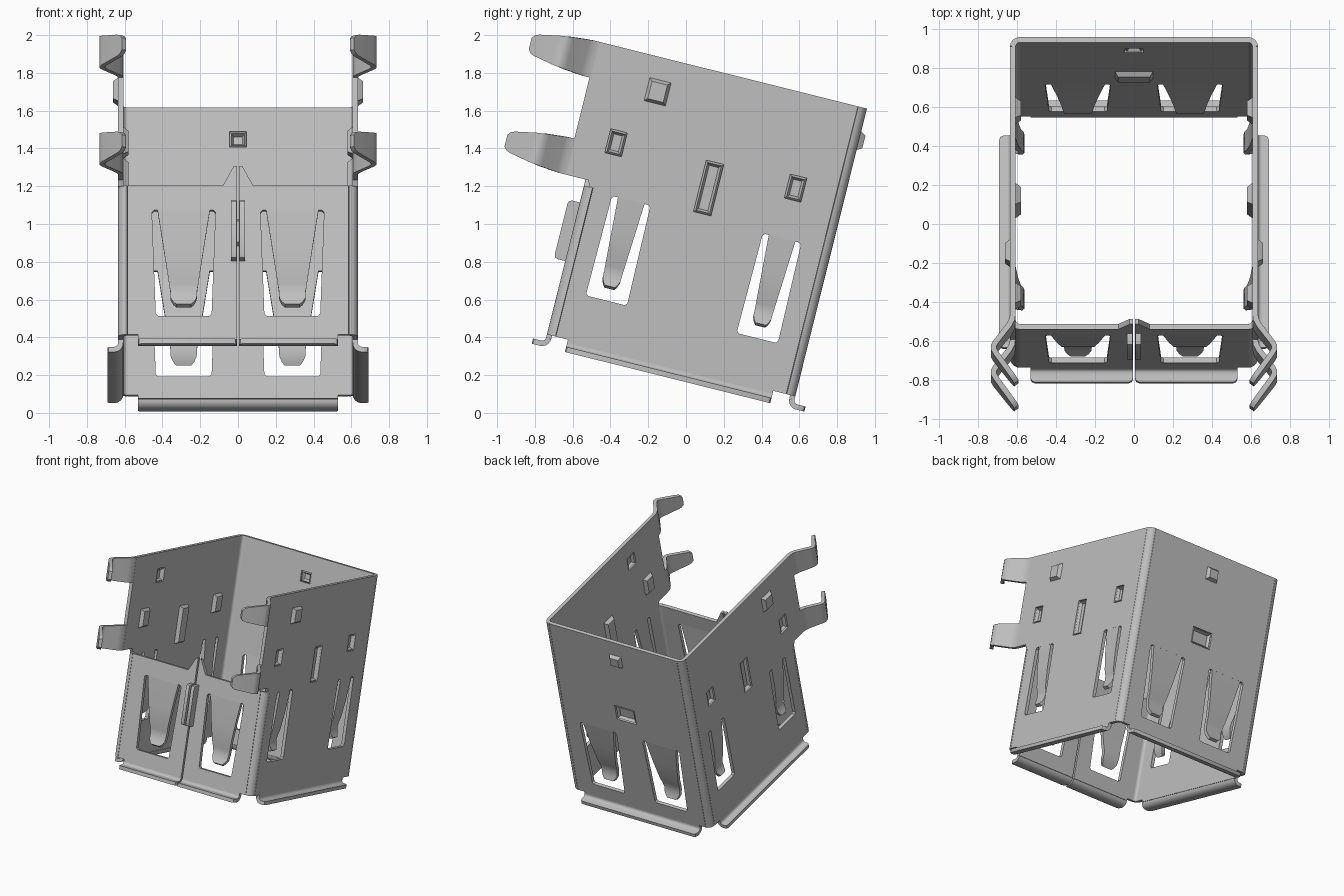
import bpy, bmesh
from math import sin, cos, pi, radians
from mathutils import Matrix, Vector

if "Cube" in bpy.data.objects:
    bpy.data.objects.remove(bpy.data.objects["Cube"], do_unlink=True)

steel = bpy.data.materials.new("plain_steel")
steel.use_nodes = True
grey = (0.52, 0.52, 0.52, 1)
steel.diffuse_color = grey
steel.node_tree.nodes["Principled BSDF"].inputs["Base Color"].default_value = grey

THICK = 0.028                              # sheet thickness
R = 0.035                                  # bend radius
SIDE_X, FRONT, BACK = 0.621, -0.801, 0.526
TOP, BOTTOM, LIP = 1.795, 0.225, 0.172
FRONT_TOP = 1.037
TILT = Matrix.Rotation(radians(-14), 4, 'X')


def frame(origin, along, out):
    """Panel space: x along the wall, y up the wall, z outward."""
    m = Matrix((along, (0, 0, 1), out)).transposed().to_4x4()
    m.translation = origin
    return TILT @ m


def finish(name, data, m, solid=False):
    """Thicken, place and shade one sheet part."""
    obj = bpy.data.objects.new(name, data)
    bpy.context.collection.objects.link(obj)
    data.materials.append(steel)
    if solid:
        mod = obj.modifiers.new("thickness", 'SOLIDIFY')
        mod.thickness, mod.offset, mod.use_even_offset = THICK, 0, True
    bpy.ops.object.select_all(action='DESELECT')
    obj.select_set(True)
    bpy.context.view_layer.objects.active = obj
    bpy.ops.object.convert(target='MESH')
    obj = bpy.context.view_layer.objects.active
    obj.data.transform(m)
    if m.determinant() < 0:
        obj.data.flip_normals()
    bpy.ops.object.shade_smooth_by_angle(angle=radians(35))


def panel(name, m, outline, holes):
    """Flat wall with cut-outs."""
    cu = bpy.data.curves.new(name, 'CURVE')
    cu.dimensions, cu.fill_mode, cu.extrude = '2D', 'BOTH', THICK / 2
    for loop in [outline] + holes:
        sp = cu.splines.new('POLY')
        sp.points.add(len(loop) - 1)
        for p, (a, v) in zip(sp.points, loop):
            p.co = (a, v, 0, 1)
        sp.use_cyclic_u = True
    finish(name, cu, m)


def strip(name, m, rows):
    """Bent strip through pairs of edge points."""
    bm = bmesh.new()
    vs = [[bm.verts.new(p) for p in row] for row in rows]
    for (a, b), (c, d) in zip(vs, vs[1:]):
        bm.faces.new((a, b, d, c))
    me = bpy.data.meshes.new(name)
    bm.to_mesh(me)
    bm.free()
    finish(name, me, m, True)


def rect(a, v, w, h):
    return [(a - w/2, v - h/2), (a + w/2, v - h/2), (a + w/2, v + h/2), (a - w/2, v + h/2)]


def dimple(name, m, a, v, w, h, depth):
    """Pressed square pan filling a hole in the wall."""
    bm = bmesh.new()
    rim = [bm.verts.new((*p, 0)) for p in rect(a, v, w, h)]
    floor = [bm.verts.new((*p, depth)) for p in rect(a, v, w - 0.03, h - 0.03)]
    bm.faces.new(floor)
    for i in range(4):
        j = (i + 1) % 4
        bm.faces.new((rim[i], rim[j], floor[j], floor[i]))
    me = bpy.data.meshes.new(name)
    bm.to_mesh(me)
    bm.free()
    finish(name, me, m, True)


def window(a, lo, hi, wlo, whi):
    c = 0.012
    return [(a - wlo + c, lo), (a + wlo - c, lo), (a + wlo, lo + c), (a + whi, hi - c),
            (a + whi - c, hi), (a - whi + c, hi), (a - whi, hi - c), (a - wlo, lo + c)]


def finger(name, m, a, hi, tip, w0, w1):
    """Tapered spring hanging in a window, bowed inward."""
    rows = []
    for t, d in ((0, 0), (0.4, -0.012), (0.68, -0.028), (0.76, -0.04),
                 (0.84, -0.045), (0.92, -0.036), (0.97, -0.024), (1, -0.016)):
        w = w0 + (w1 - w0) * min(1, t / 0.85)
        if t > 0.9:
            w *= 1 - 0.45 * ((t - 0.9) / 0.1) ** 2
        v = hi + 0.01 + (tip - hi - 0.01) * t
        rows.append(((a - w, v, d), (a + w, v, d)))
    strip(name, m, rows)


def flange(name, m, a0, a1, reach):
    """Lower lip curling outward."""
    rows = []
    for i in range(6):
        t = i * pi / 10
        v, d = LIP + R - R * sin(t), R - R * cos(t)
        rows.append(((a0, v, d), (a1, v, d)))
    for d, inset in ((reach - 0.02, 0), (reach - 0.006, 0.006), (reach, 0.02)):
        rows.append(((a0 + inset, LIP, d), (a1 - inset, LIP, d)))
    strip(name, m, rows)


def corner(name, m, a, sign, top):
    """Rounded vertical bend between two walls."""
    rows = []
    for i in range(6):
        t = i * pi / 10
        p, d = a + sign * R * sin(t), R * cos(t) - R
        rows.append(((p, BOTTOM, d), (p, top, d)))
    strip(name, m, rows)


def solder_tab(name, m, v):
    """Elbowed tab, out and back in, with a rounded tip."""
    path = ((-0.92, 0, .098), (-0.95, .004, .098), (-0.98, .02, .096), (-1.065, .086, .088),
            (-1.085, .098, .085), (-1.105, .098, .082), (-1.125, .086, .079),
            (-1.23, .008, .058), (-1.25, -.007, .05), (-1.265, -.018, .032))
    strip(name, m, [((a, v - w, d), (a, v + w, d)) for a, d, w in path])


lip_top = LIP + R
edge_x = SIDE_X - R
a_front, a_back = FRONT + R, BACK - R
WIN = (0.326, 0.903, 0.148, 0.168)          # front and back windows
SIDE_WIN = (0.475, 1.02, 0.112, 0.105)
SPRING_X = 0.2875
SIDE_SPRINGS = {"front": -0.553, "rear": 0.27}
SIDE_DIMPLES = [(-0.705, 1.298, 0.09, 0.13, -0.026), (-0.172, 1.184, 0.095, 0.28, -0.026),
                (0.275, 1.295, 0.09, 0.13, -0.026), (-0.557, 1.613, 0.1, 0.11, 0.026)]
BACK_DIMPLES = [(0, 1.62, 0.09, 0.085, 0.026), (0, 1.11, 0.18, 0.13, -0.026)]

for side, s in (("left", 1), ("right", -1)):
    # Side wall with dimples, springs, tabs and bends
    m = frame((s * SIDE_X, 0, 0), (0, 1, 0), (s, 0, 0))
    outline = [(a_back, BOTTOM), (a_back, TOP), (-0.925, TOP), (-0.925, 1.07),
               (-0.80, 1.07), (-0.785, 1.04), (a_front, FRONT_TOP), (a_front, BOTTOM),
               (-0.70, BOTTOM), (-0.70, lip_top), (0.42, lip_top), (0.42, BOTTOM)]
    panel(side + "_wall", m, outline,
          [window(a, *SIDE_WIN) for a in SIDE_SPRINGS.values()]
          + [rect(*d[:4]) for d in SIDE_DIMPLES])
    for i, d in enumerate(SIDE_DIMPLES):
        dimple(f"{side}_dimple_{i + 1}", m, *d)
    for where, a in SIDE_SPRINGS.items():
        finger(f"{side}_{where}_spring", m, a, SIDE_WIN[1], 0.546, 0.073, 0.049)
    flange(side + "_flange", m, -0.70, 0.42, 0.07)
    corner(side + "_back_corner", m, a_back, 1, TOP)
    corner(side + "_front_corner", m, a_front, -1, FRONT_TOP)
    solder_tab(side + "_upper_tab", m, TOP - 0.098)
    solder_tab(side + "_lower_tab", m, 1.168)

    # Half of the split front wall
    m = frame((0, FRONT, 0), (s, 0, 0), (0, -1, 0))
    outline = [(0.006, lip_top), (0.006, 1.145), (0.022, 1.145), (0.08, FRONT_TOP),
               (edge_x, FRONT_TOP), (edge_x, BOTTOM), (0.53, BOTTOM), (0.53, lip_top)]
    panel(side + "_front_wall", m, outline, [window(SPRING_X, *WIN)])
    finger(side + "_front_wall_spring", m, SPRING_X, WIN[1], 0.388, 0.14, 0.07)
    flange(side + "_front_flange", m, 0.006, 0.53, 0.08)
    strip(side + "_seam_tab", m, [((0.022, 0.625 + c, d), (0.022, 0.945 - c, d))
                                  for d, c in ((0, 0), (0.055, 0), (0.07, 0.006), (0.076, 0.02))])

# Back wall
m = frame((0, BACK, 0), (1, 0, 0), (0, 1, 0))
outline = [(-edge_x, TOP), (edge_x, TOP), (edge_x, BOTTOM), (0.53, BOTTOM),
           (0.53, lip_top), (-0.53, lip_top), (-0.53, BOTTOM), (-edge_x, BOTTOM)]
panel("back_wall", m, outline, [window(s * SPRING_X, *WIN) for s in (1, -1)]
      + [rect(*d[:4]) for d in BACK_DIMPLES])
for i, d in enumerate(BACK_DIMPLES):
    dimple(f"back_dimple_{i + 1}", m, *d)
for side, s in (("left", 1), ("right", -1)):
    finger(side + "_back_wall_spring", m, s * SPRING_X, WIN[1], 0.388, 0.14, 0.07)
flange("back_flange", m, -0.53, 0.53, 0.08)
